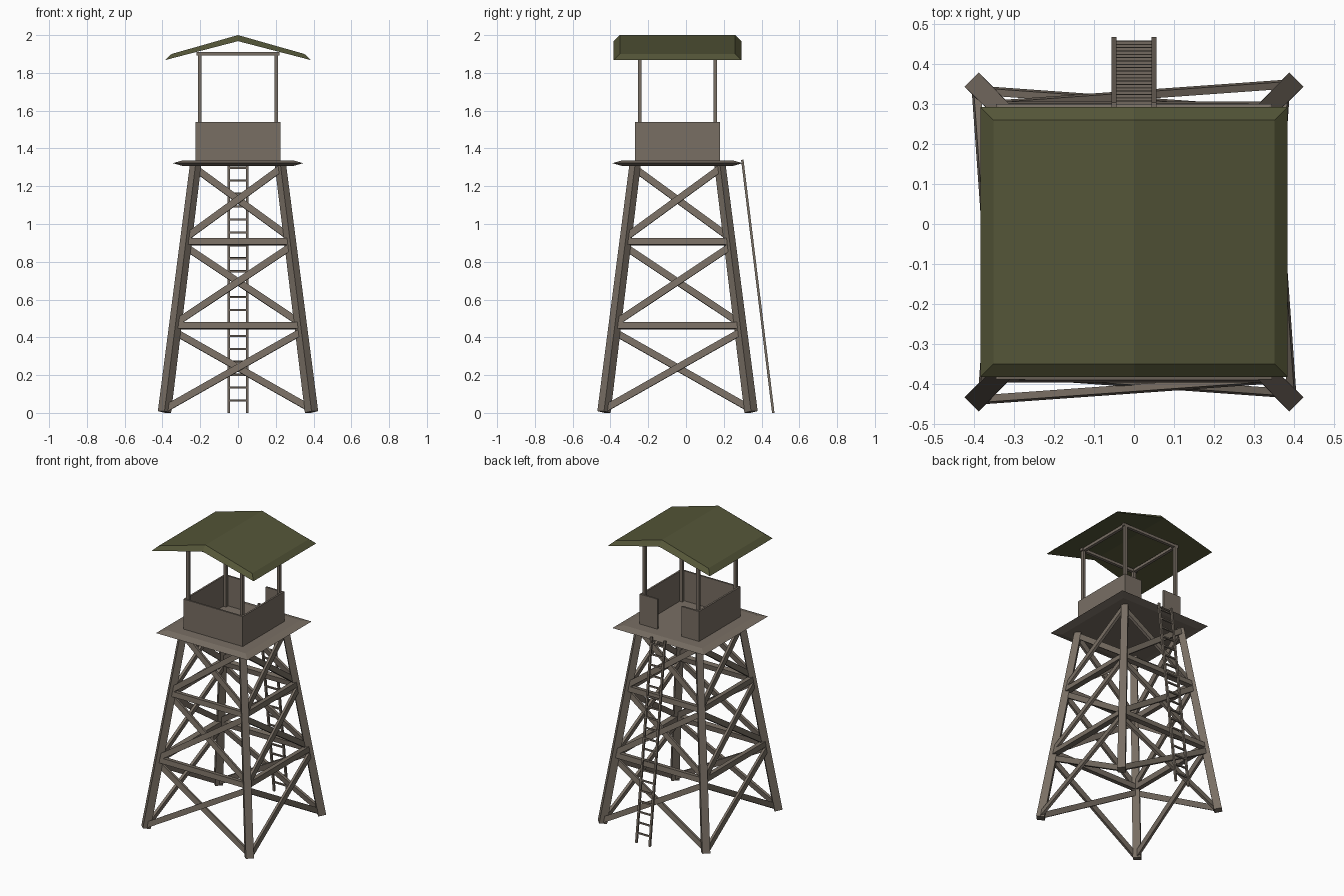
import bpy, bmesh, math
from mathutils import Vector, Matrix

if "Cube" in bpy.data.objects:
    bpy.data.objects.remove(bpy.data.objects["Cube"])

CY = -0.045  # tower centre in y


def mat(name, c):
    m = bpy.data.materials.new(name)
    m.diffuse_color = (*c, 1)
    m.use_nodes = True
    m.node_tree.nodes["Principled BSDF"].inputs["Base Color"].default_value = m.diffuse_color
    return m


WOOD = mat("weathered_wood", (0.19, 0.158, 0.127))
ROOF = mat("olive_roof", (0.088, 0.091, 0.039))


def finish(name, bm, m):
    bmesh.ops.recalc_face_normals(bm, faces=bm.faces)
    me = bpy.data.meshes.new(name)
    bm.to_mesh(me)
    bm.free()
    me.materials.append(m)
    ob = bpy.data.objects.new(name, me)
    bpy.context.collection.objects.link(ob)
    return ob


def loft(bm, rings):
    """Closed solid through equal-length vertex rings."""
    vs = [[bm.verts.new(p) for p in r] for r in rings]
    n = len(vs[0])
    for a, b in zip(vs, vs[1:]):
        for i in range(n):
            bm.faces.new((a[i], a[(i + 1) % n], b[(i + 1) % n], b[i]))
    bm.faces.new(vs[0])
    bm.faces.new(vs[-1])


def beam(bm, a, b, w, t, normal, taper=1.0):
    """Square-cut timber from a to b: w wide, t thick along the normal."""
    a, b, normal = Vector(a), Vector(b), Vector(normal)
    d = (b - a).normalized()
    side = d.cross(normal).normalized()
    n = side.cross(d)
    rings = []
    for p, s in ((a, 1.0), (b, taper)):
        rings.append([p + side * (i * w / 2 * s) + n * (j * t / 2 * s)
                      for i, j in ((-1, -1), (1, -1), (1, 1), (-1, 1))])
    loft(bm, rings)


def box(bm, x0, x1, y0, y1, z0, z1):
    loft(bm, [[(x0, y0, z), (x1, y0, z), (x1, y1, z), (x0, y1, z)] for z in (z0, z1)])


def half(z):
    """Half spacing of the leg centres at height z."""
    return 0.39 - 0.165 * z / 1.31


# Four splayed legs, turned to face the diagonals
bm = bmesh.new()
for sx in (-1, 1):
    for sy in (-1, 1):
        h0, h1 = half(0.005), half(1.315)
        beam(bm, (sx * h0, CY + sy * h0, 0.005), (sx * h1, CY + sy * h1, 1.315),
             0.05, 0.05, (sx, sy, 0), 0.85)
finish("legs", bm, WOOD)

# Girts and crossed braces, same on all four sides
girts, braces = bmesh.new(), bmesh.new()
for k in range(4):
    rot = Matrix.Translation((0, CY, 0)) @ Matrix.Rotation(k * math.pi / 2, 4, 'Z')
    nrm = rot.to_3x3() @ Vector((0, -1, 0.126))

    def at(s, z, off=0.0):
        return rot @ Vector((s * half(z), -half(z) - off, z))

    for z in (0.462, 0.907):
        beam(girts, at(-1, z), at(1, z), 0.035, 0.035, nrm)
    for z0, z1 in ((0.02, 0.43), (0.475, 0.88), (0.93, 1.295)):
        for s in (-1, 1):
            off = 0.008 * s
            beam(braces, at(-s, z0, off), at(s, z1, off), 0.036, 0.018, nrm)
finish("girts", girts, WOOD)
finish("cross_braces", braces, WOOD)

# Platform with thin bevelled edge
bm = bmesh.new()
loft(bm, [[(i * h, CY + j * h, z) for i, j in ((-1, -1), (1, -1), (1, 1), (-1, 1))]
          for h, z in ((0.295, 1.308), (0.345, 1.322), (0.295, 1.336))])
finish("platform", bm, WOOD)

# Parapet walls with a gap at the ladder
bm = bmesh.new()
H, T, Z0, Z1 = 0.224, 0.012, 1.33, 1.54
box(bm, -H, H, CY - H, CY - H + T, Z0, Z1)
for s in (-1, 1):
    xa, xb = sorted((s * H, s * (H - T)))
    box(bm, xa, xb, CY - H + T, CY + H - T, Z0, Z1)
    xa, xb = sorted((s * H, s * 0.09))
    box(bm, xa, xb, CY + H - T, CY + H, Z0, Z1)
finish("parapet", bm, WOOD)

# Roof posts and the ring of beams on top
posts, ring = bmesh.new(), bmesh.new()
for s in (-1, 1):
    for t in (-1, 1):
        x, y = s * 0.202, CY + t * 0.2
        box(posts, x - 0.01, x + 0.01, y - 0.01, y + 0.01, 1.33, 1.9)
    y = CY + s * 0.2
    box(ring, -0.22, 0.22, y - 0.01, y + 0.01, 1.892, 1.911)
    x = s * 0.202
    box(ring, x - 0.01, x + 0.01, CY - 0.2, CY + 0.2, 1.892, 1.911)
finish("roof_posts", posts, WOOD)
finish("roof_beams", ring, WOOD)

# Gable roof: lower rim sheet and smaller raised top sheet, joined by sloped edges
bm = bmesh.new()


def sheet(hx, hy, ridge, eave):
    return [[bm.verts.new((x, CY + y, z)) for y in (-hy, hy)]
            for x, z in ((-hx, eave), (0, ridge), (hx, eave))]


lo, hi = sheet(0.385, 0.338, 1.968, 1.868), sheet(0.352, 0.305, 2.0, 1.9)
for g in (lo, hi):
    for i in (0, 1):
        bm.faces.new((g[i][0], g[i + 1][0], g[i + 1][1], g[i][1]))
for i in (0, 1):
    for e in (0, 1):
        bm.faces.new((lo[i][e], lo[i + 1][e], hi[i + 1][e], hi[i][e]))
for i in (0, 2):
    bm.faces.new((lo[i][0], lo[i][1], hi[i][1], hi[i][0]))
finish("roof", bm, ROOF)

# Leaning ladder on the back
bm = bmesh.new()
A, B = Vector((0, 0.462, 0.0)), Vector((0, 0.298, 1.34))
for s in (-1, 1):
    o = Vector((s * 0.05, 0, 0))
    beam(bm, A + o, B + o, 0.013, 0.013, (0, 1, 0))
finish("ladder_rails", bm, WOOD)
bm = bmesh.new()
for i in range(19):
    p = A.lerp(B, (0.065 + i * 0.0685) / 1.34)
    beam(bm, p - Vector((0.05, 0, 0)), p + Vector((0.05, 0, 0)), 0.01, 0.01, (0, 1, 0.12))
finish("ladder_rungs", bm, WOOD)
